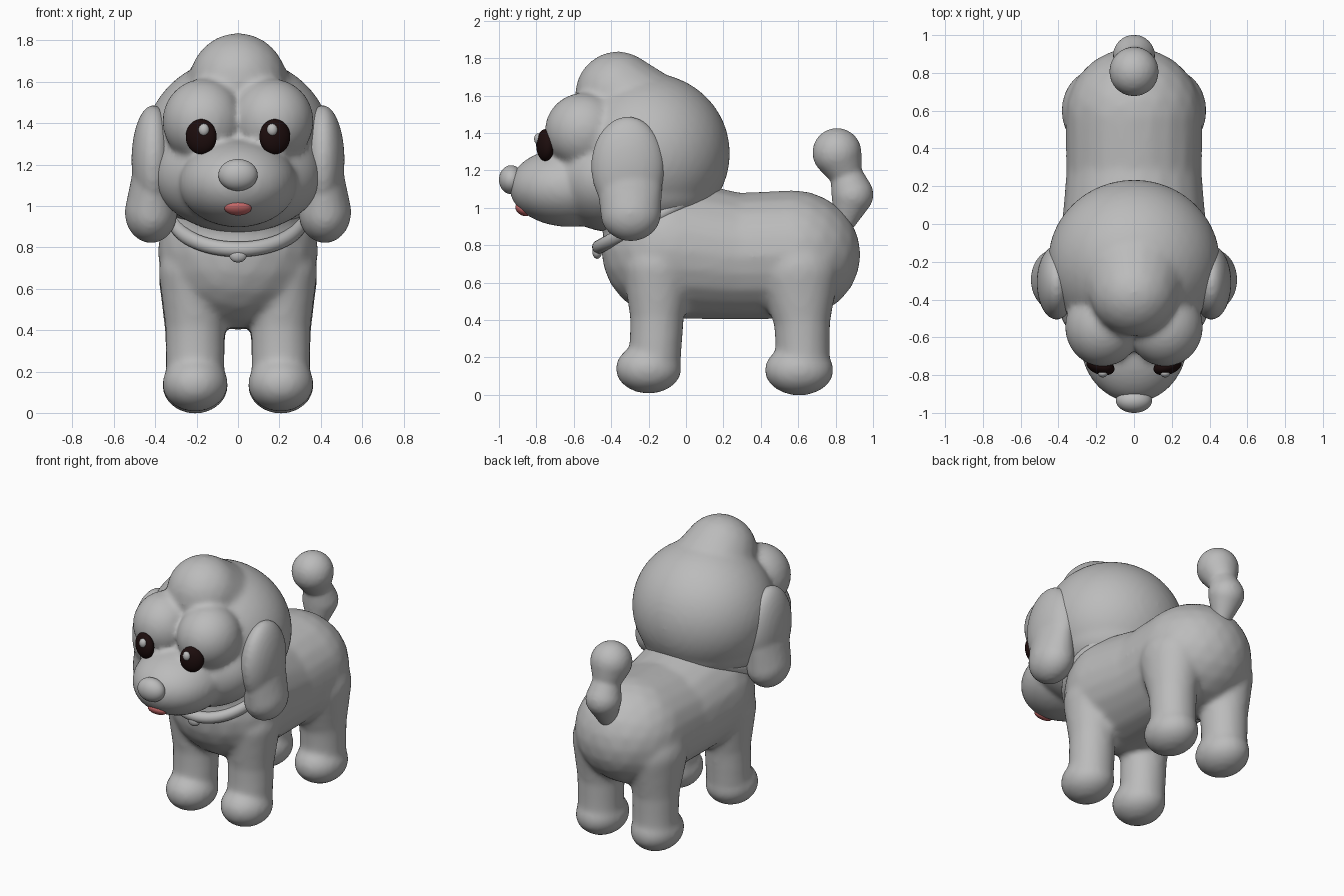
import bpy, bmesh
from math import radians
from mathutils import Matrix, Vector, Euler

if "Cube" in bpy.data.objects:
    bpy.data.objects.remove(bpy.data.objects["Cube"], do_unlink=True)


def material(name, rgb):
    m = bpy.data.materials.new(name)
    m.use_nodes = True
    m.diffuse_color = (*rgb, 1)
    for node in m.node_tree.nodes:
        if node.type == 'BSDF_PRINCIPLED':
            node.inputs["Base Color"].default_value = (*rgb, 1)
    return m


GREY = material("soft grey", (0.5, 0.5, 0.5))
DARK = material("dark brown", (0.012, 0.004, 0.004))
PINK = material("tongue pink", (0.6, 0.15, 0.15))


def blob(bm, centre, radii, rot=(0, 0, 0), detail=3):
    """Add an ellipsoid."""
    mat = Matrix.LocRotScale(Vector(centre), Euler(rot), Vector(radii))
    bmesh.ops.create_icosphere(bm, subdivisions=detail, radius=1, matrix=mat)


def limb(bm, stations, steps=10):
    """Sweep an ellipsoid through (centre, radii) stations."""
    for (c0, r0), (c1, r1) in zip(stations, stations[1:]):
        for i in range(steps + 1):
            t = i / steps
            blob(bm, Vector(c0).lerp(Vector(c1), t), Vector(r0).lerp(Vector(r1), t))


def finish(name, bm, mat):
    mesh = bpy.data.meshes.new(name)
    bm.to_mesh(mesh)
    bm.free()
    mesh.materials.append(mat)
    ob = bpy.data.objects.new(name, mesh)
    bpy.context.collection.objects.link(ob)
    for p in mesh.polygons:
        p.use_smooth = True
    return ob


def sculpt(name, bm, mat, voxel=0.018, smooth=10):
    """Fuse overlapping blobs into one softly blended skin."""
    ob = finish(name, bm, mat)
    rem = ob.modifiers.new("fuse", 'REMESH')
    rem.mode = 'VOXEL'
    rem.voxel_size = voxel
    sm = ob.modifiers.new("blend", 'SMOOTH')
    sm.factor = 0.5
    sm.iterations = smooth
    dg = bpy.context.evaluated_depsgraph_get()
    mesh = bpy.data.meshes.new_from_object(ob.evaluated_get(dg))
    ob.modifiers.clear()
    ob.data = mesh
    mesh.materials.clear()
    mesh.materials.append(mat)
    for p in mesh.polygons:
        p.use_smooth = True
        p.material_index = 0
    return ob


def ellipsoid(name, mat, centre, radii, rot=(0, 0, 0)):
    bm = bmesh.new()
    blob(bm, centre, radii, rot, 4)
    return finish(name, bm, mat)


SIDES = ((1, "left"), (-1, "right"))

# Body: torso, neck and four legs
bm = bmesh.new()
limb(bm, [((0, 0.57, 0.75), (0.365, 0.365, 0.345)),
          ((0, 0.27, 0.74), (0.36, 0.3, 0.34)),
          ((0, -0.08, 0.78), (0.39, 0.375, 0.375))])
blob(bm, (0, -0.17, 0.95), (0.31, 0.3, 0.2))
for s, _ in SIDES:
    # front leg and paw
    limb(bm, [((s * 0.21, -0.15, 0.68), (0.175, 0.19, 0.17)),
              ((s * 0.207, -0.155, 0.42), (0.145, 0.145, 0.14)),
              ((s * 0.207, -0.165, 0.2), (0.143, 0.14, 0.14))])
    blob(bm, (s * 0.207, -0.2, 0.14), (0.16, 0.178, 0.135))
    # hind leg and paw
    limb(bm, [((s * 0.2, 0.6, 0.66), (0.185, 0.22, 0.2)),
              ((s * 0.207, 0.62, 0.4), (0.147, 0.152, 0.14)),
              ((s * 0.207, 0.625, 0.2), (0.143, 0.145, 0.14))])
    blob(bm, (s * 0.207, 0.605, 0.132), (0.16, 0.186, 0.137))
sculpt("body", bm, GREY)

# Head: skull, topknot, jaw, muzzle and brows
bm = bmesh.new()
blob(bm, (0, -0.2, 1.29), (0.455, 0.435, 0.43), detail=4)
limb(bm, [((0, -0.365, 1.6), (0.235, 0.23, 0.237)),
          ((0, -0.22, 1.45), (0.31, 0.3, 0.28))])
blob(bm, (0, -0.2, 1.12), (0.4, 0.385, 0.27), detail=4)
blob(bm, (0, -0.4, 1.15), (0.405, 0.32, 0.28), detail=4)
blob(bm, (0, -0.62, 1.11), (0.285, 0.325, 0.213), detail=4)
for s, _ in SIDES:
    blob(bm, (s * 0.165, -0.545, 1.41), (0.2, 0.21, 0.205), detail=4)
sculpt("head", bm, GREY, smooth=8)

# Tail with a pompom end
bm = bmesh.new()
limb(bm, [((0, 0.807, 1.295), (0.132,) * 3),
          ((0, 0.855, 1.18), (0.085,) * 3),
          ((0, 0.89, 1.07), (0.113,) * 3),
          ((0, 0.85, 0.93), (0.06,) * 3)])
sculpt("tail", bm, GREY, 0.012, 6)

# Ears: long flap with a rounded lobe
for s, side in SIDES:
    bm = bmesh.new()
    blob(bm, (s * 0.41, -0.31, 1.22), (0.105, 0.197, 0.268), detail=4)
    limb(bm, [((s * 0.415, -0.3, 1.12), (0.1, 0.175, 0.15)),
              ((s * 0.42, -0.295, 0.97), (0.128, 0.163, 0.15))])
    sculpt(side + "_ear", bm, GREY, 0.014, 6)

    # Eye and its glint
    ellipsoid(side + "_eye", DARK, (s * 0.178, -0.752, 1.335),
              (0.077, 0.045, 0.085), (0, 0, s * radians(18)))
    ellipsoid(side + "_eye_glint", GREY, (s * 0.165, -0.79, 1.368),
              (0.026, 0.022, 0.03))

# Nose and tongue
ellipsoid("nose", GREY, (0, -0.935, 1.15), (0.095, 0.065, 0.077))
ellipsoid("tongue", PINK, (0, -0.872, 0.99), (0.066, 0.045, 0.03),
          (radians(-35), 0, 0))

# Collar ring, tilted down toward the chest, with a small tag
bpy.ops.mesh.primitive_torus_add(major_radius=0.34, minor_radius=0.037,
                                 major_segments=64, minor_segments=16,
                                 location=(0, -0.165, 0.95),
                                 rotation=(radians(28), 0, 0))
collar = bpy.context.object
collar.name = "collar"
collar.scale.x = 0.92
collar.data.materials.append(GREY)
bpy.ops.object.shade_smooth()
ellipsoid("collar_tag", GREY, (0, -0.475, 0.762), (0.042, 0.025, 0.035))
